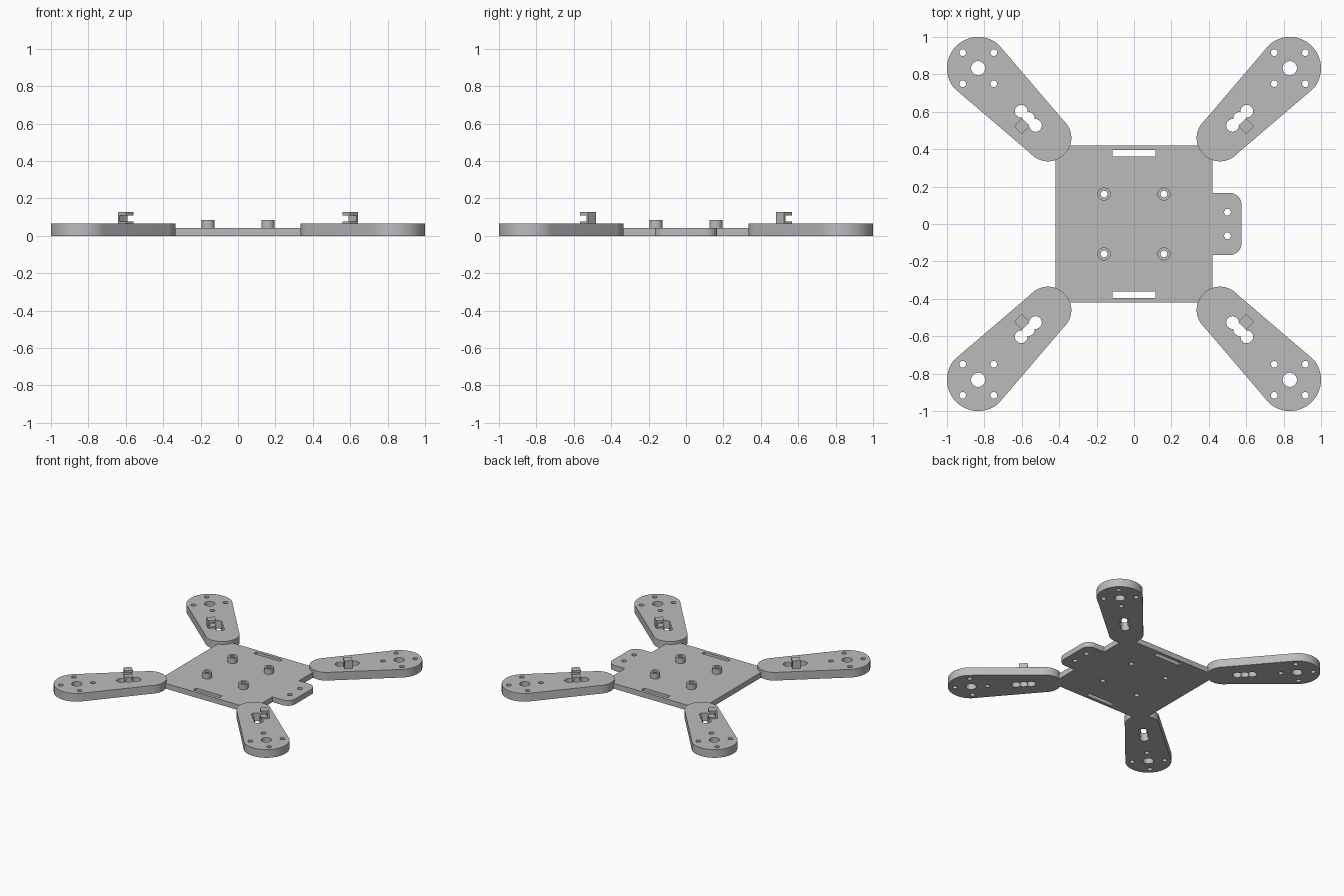
import bpy, bmesh
from math import cos, sin, pi, acos, hypot
from mathutils import Vector, Matrix

cube = bpy.data.objects.get("Cube")
if cube:
    bpy.data.objects.remove(cube, do_unlink=True)

grey = bpy.data.materials.new("matte grey")
grey.use_nodes = True
colour = (0.5, 0.5, 0.5, 1)
grey.diffuse_color = colour
grey.node_tree.nodes["Principled BSDF"].inputs["Base Color"].default_value = colour


def arc(x, y, r, start, end, steps):
    angles = [start + (end - start) * i / steps for i in range(steps + 1)]
    return [(x + r * cos(a), y + r * sin(a)) for a in angles]


def sweep(name, points, direction):
    """Closed 3D outline pushed along a direction."""
    bm = bmesh.new()
    face = bm.faces.new([bm.verts.new(p) for p in points])
    out = bmesh.ops.extrude_face_region(bm, geom=[face])
    moved = [v for v in out["geom"] if isinstance(v, bmesh.types.BMVert)]
    bmesh.ops.translate(bm, vec=Vector(direction), verts=moved)
    bmesh.ops.recalc_face_normals(bm, faces=bm.faces)
    mesh = bpy.data.meshes.new(name)
    bm.to_mesh(mesh)
    bm.free()
    mesh.materials.append(grey)
    obj = bpy.data.objects.new(name, mesh)
    bpy.context.collection.objects.link(obj)
    return obj


def plate(name, outline, z0, z1):
    return sweep(name, [(x, y, z0) for x, y in outline], (0, 0, z1 - z0))


def rect(x0, x1, y0, y1):
    return [(x0, y0), (x1, y0), (x1, y1), (x0, y1)]


def circle(x, y, r, n=32):
    return arc(x, y, r, 0, 2 * pi, n)[:-1]


def cut(obj, outlines):
    """Cut vertical openings, then bake them in and remove the cutters."""
    cutters = []
    for outline in outlines:
        cutter = plate("cutter", outline, -0.1, 0.3)
        cutter.hide_render = True
        mod = obj.modifiers.new("opening", 'BOOLEAN')
        mod.operation, mod.solver, mod.object = 'DIFFERENCE', 'EXACT', cutter
        cutters.append(cutter)
    graph = bpy.context.evaluated_depsgraph_get()
    mesh = bpy.data.meshes.new_from_object(obj.evaluated_get(graph))
    obj.modifiers.clear()
    obj.data = mesh
    for cutter in cutters:
        bpy.data.objects.remove(cutter, do_unlink=True)


def smooth(obj):
    bpy.ops.object.select_all(action='DESELECT')
    obj.select_set(True)
    bpy.context.view_layer.objects.active = obj
    bpy.ops.object.shade_smooth_by_angle(angle=0.6)


def mirrored(obj, name, sx, sy):
    mesh = obj.data.copy()
    mesh.transform(Matrix.Diagonal((sx, sy, 1, 1)))
    if sx * sy < 0:
        mesh.flip_normals()
    copy = bpy.data.objects.new(name, mesh)
    bpy.context.collection.objects.link(copy)


SIGNS = (-1, 1)
HOLE = 0.018
POST = 0.16

# Centre plate with a rounded side tab, strap slots and screw holes
S, TAB_X, TAB_Y, R = 0.42, 0.575, 0.167, 0.065
outline = [(-S, -S), (S, -S), (S, -TAB_Y)]
outline += arc(TAB_X - R, -TAB_Y + R, R, -pi / 2, 0, 10)
outline += arc(TAB_X - R, TAB_Y - R, R, 0, pi / 2, 10)
outline += [(S, TAB_Y), (S, S), (-S, S)]
centre = plate("centre_plate", outline, 0, 0.042)
openings = [rect(-0.115, 0.115, s * 0.378 - 0.017, s * 0.378 + 0.017) for s in SIGNS]
openings += [circle(0.5, s * 0.063, HOLE) for s in SIGNS]
openings += [circle(x * POST, y * POST, HOLE) for x in SIGNS for y in SIGNS]
cut(centre, openings)
smooth(centre)

# Hollow standoffs
for x in SIGNS:
    for y in SIGNS:
        post = plate("standoff", circle(x * POST, y * POST, 0.035), 0.042, 0.085)
        cut(post, [circle(x * POST, y * POST, HOLE)])
        smooth(post)

# Tapered arm with round ends, motor holes and a cable opening
TIP, ROOT, R_TIP, R_ROOT = 0.833, 0.46, 0.167, 0.125
beta = acos((R_TIP - R_ROOT) / hypot(TIP - ROOT, TIP - ROOT))
mid = pi / 4
outline = arc(TIP, TIP, R_TIP, mid - beta, mid + beta, 32)
outline += arc(ROOT, ROOT, R_ROOT, mid + beta, mid + 2 * pi - beta, 32)
arm = plate("back_left_arm", outline, 0, 0.065)
openings = [circle(TIP, TIP, 0.038)]
openings += [circle(TIP + x * 0.083, TIP + y * 0.083, HOLE) for x in SIGNS for y in SIGNS]
openings += [circle(c, c, 0.034) for c in (0.527, 0.565, 0.603)]
cut(arm, openings)
smooth(arm)

# C-shaped cable clip, open towards the cable opening
along, out = Vector((1, 1, 0)).normalized(), Vector((1, -1, 0)).normalized()
middle, H = Vector((0.6, 0.523, 0)), 0.03
LOW, TOP, WALL = 0.06, 0.127, 0.014
profile = [(-H, LOW), (H, LOW), (H, TOP), (-H, TOP), (-H, TOP - 0.018),
           (H - WALL, TOP - 0.018), (H - WALL, 0.076), (-H, 0.076)]
points = [middle - along * H + out * v + Vector((0, 0, z)) for v, z in profile]
clip = sweep("back_left_cable_clip", points, along * 2 * H)

# Remaining three corners
for corner, sx, sy in (("back_right", -1, 1), ("front_left", 1, -1), ("front_right", -1, -1)):
    mirrored(arm, corner + "_arm", sx, sy)
    mirrored(clip, corner + "_cable_clip", sx, sy)
